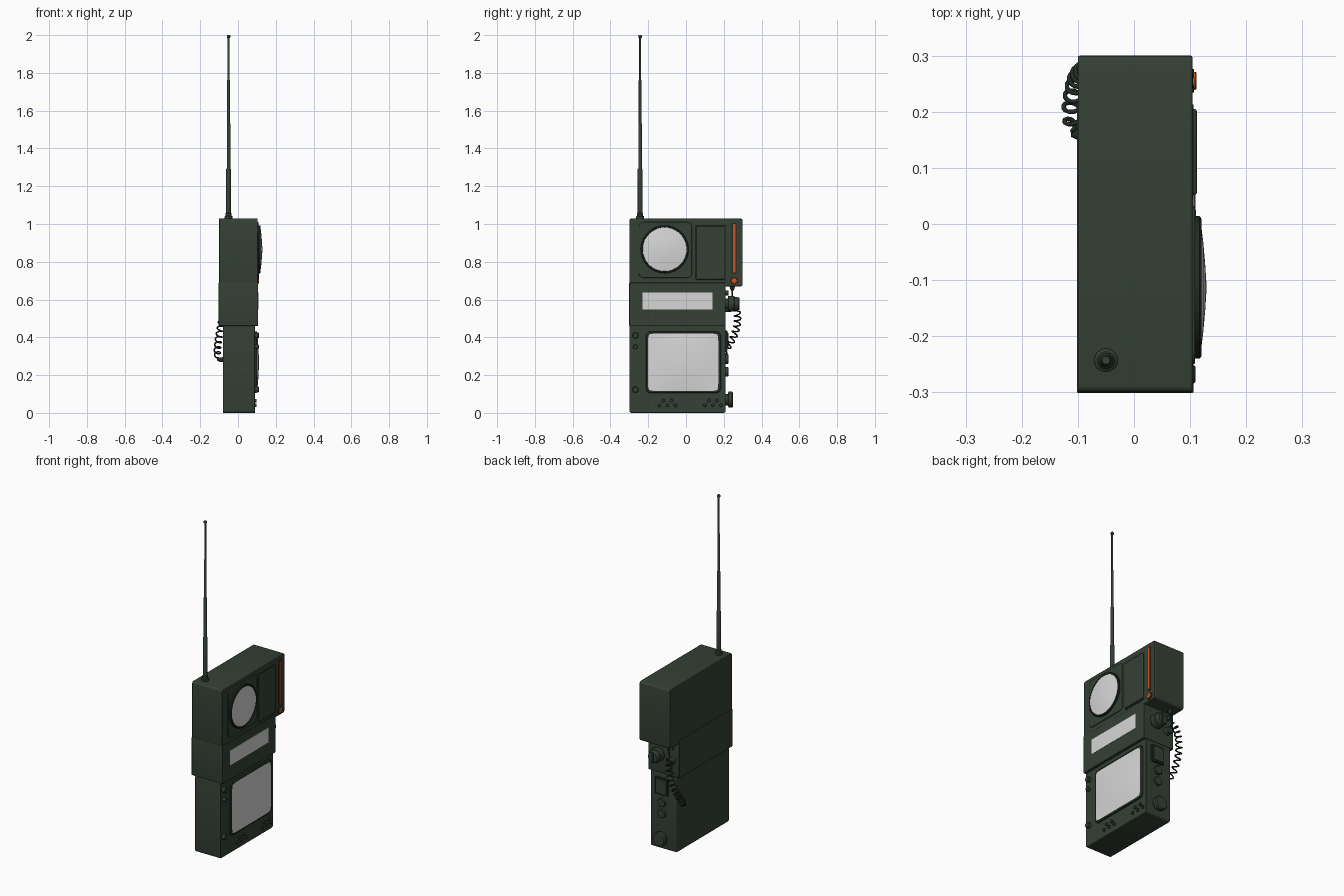
import bpy, bmesh, math
from mathutils import Vector, Matrix

if "Cube" in bpy.data.objects:
    bpy.data.objects.remove(bpy.data.objects["Cube"])


def material(name, rgb):
    m = bpy.data.materials.new(name)
    m.diffuse_color = (*rgb, 1)
    m.use_nodes = True
    m.node_tree.nodes["Principled BSDF"].inputs["Base Color"].default_value = m.diffuse_color
    return m


GREEN = material("olive green", (0.035, 0.052, 0.035))
DARK = material("dark green", (0.016, 0.025, 0.017))
GREY = material("pale grey", (0.68, 0.68, 0.68))
ORANGE = material("orange", (0.62, 0.085, 0.012))


def finish(name, bm, mat, angle=35):
    bmesh.ops.recalc_face_normals(bm, faces=bm.faces)
    me = bpy.data.meshes.new(name)
    bm.to_mesh(me)
    bm.free()
    ob = bpy.data.objects.new(name, me)
    bpy.context.collection.objects.link(ob)
    me.materials.append(mat)
    bpy.ops.object.select_all(action='DESELECT')
    ob.select_set(True)
    bpy.context.view_layer.objects.active = ob
    bpy.ops.object.shade_smooth_by_angle(angle=math.radians(angle))
    return ob


def box(name, x, y, z, mat, corner=0.0, edge=0.0, axis=0):
    """Box from (min, max) ranges; rounds the corners along one axis, then all edges."""
    bm = bmesh.new()
    bmesh.ops.create_cube(bm, size=1)
    for v in bm.verts:
        v.co = Vector([r[0] if c < 0 else r[1] for c, r in zip(v.co, (x, y, z))])
    if corner:
        along = [e for e in bm.edges
                 if abs((e.verts[0].co - e.verts[1].co).normalized()[axis]) > 0.9]
        bmesh.ops.bevel(bm, geom=along, offset=corner, segments=4, profile=0.5, affect='EDGES')
    ob = finish(name, bm, mat)
    if edge:
        b = ob.modifiers.new("soft_edges", 'BEVEL')
        b.width, b.segments, b.limit_method = edge, 2, 'ANGLE'
    return ob


def turned(name, origin, axis, profile, mat, sides=32):
    """Lathe a (radius, distance) profile around an axis."""
    bm = bmesh.new()
    rings = []
    for r, h in profile:
        if r == 0:
            rings.append([bm.verts.new((0, 0, h))])
        else:
            rings.append([bm.verts.new((r * math.cos(a), r * math.sin(a), h))
                          for a in (2 * math.pi * i / sides for i in range(sides))])
    for a, b in zip(rings, rings[1:]):
        for i in range(sides):
            j = (i + 1) % sides
            if len(a) == 1:
                bm.faces.new((a[0], b[i], b[j]))
            elif len(b) == 1:
                bm.faces.new((a[i], a[j], b[0]))
            else:
                bm.faces.new((a[i], a[j], b[j], b[i]))
    for ring in (rings[0], rings[-1]):
        if len(ring) > 1:
            bm.faces.new(ring)
    turn = Vector((0, 0, 1)).rotation_difference(Vector(axis)).to_matrix().to_4x4()
    bm.transform(Matrix.Translation(origin) @ turn)
    return finish(name, bm, mat)


def knob(name, origin, axis, r, h, mat=GREEN, sides=24):
    c = min(r, h) * 0.2
    return turned(name, origin, axis, [(r, -0.004), (r, h - c), (r - c, h)], mat, sides)


X, Y, Z = (1, 0, 0), (0, 1, 0), (0, 0, 1)

# Three stacked body sections
box("upper_case", (-0.1, 0.104), (-0.3, 0.3), (0.67, 1.03), GREEN, 0.012, 0.003)
box("middle_case", (-0.102, 0.106), (-0.301, 0.21), (0.46, 0.69), GREEN, 0.004, 0.002)
box("lower_case", (-0.08, 0.09), (-0.3, 0.21), (0.0, 0.465), GREEN, 0.012, 0.003)

# Speaker on its raised square, with a shallow pointed dome
box("speaker_plate", (0.1, 0.109), (-0.25, 0.032), (0.715, 1.01), GREEN, 0.025, 0.003)
turned("speaker_ring", (0, -0.113, 0.866), X,
       [(0.127, 0.1), (0.127, 0.117), (0.123, 0.12), (0.117, 0.12), (0.115, 0.114)], DARK, 48)
turned("speaker_dome", (0, -0.113, 0.866), X,
       [(0.116, 0.113), (0.116, 0.119), (0.08, 0.1235), (0.04, 0.127), (0, 0.1295)], GREY, 48)

# Raised cover beside the speaker
box("cover_rim", (0.1, 0.106), (0.047, 0.213), (0.7, 0.995), DARK, 0.006)
box("cover_panel", (0.1, 0.112), (0.052, 0.205), (0.707, 0.99), GREEN, 0.005, 0.004)

# Orange indicator strip and button
box("indicator_slot", (0.1, 0.1055), (0.242, 0.267), (0.735, 1.006), DARK, 0.003)
box("indicator_strip", (0.1, 0.108), (0.248, 0.261), (0.742, 1.0), ORANGE)
turned("button_collar", (0.104, 0.255, 0.7), X, [(0.021, -0.004), (0.021, 0.003)], DARK)
knob("orange_button", (0.104, 0.255, 0.7), X, 0.016, 0.007, ORANGE)

# Display window on the middle section
box("display_window", (0.1, 0.1075), (-0.23, 0.14), (0.547, 0.638), GREY)

# Bulging screen and its bezel
box("screen_bezel", (0.085, 0.1), (-0.212, 0.184), (0.105, 0.432), DARK, 0.025, 0.004)
bm = bmesh.new()
bmesh.ops.create_grid(bm, x_segments=16, y_segments=16, size=1)
for v in bm.verts:
    u, w = v.co.x, v.co.y
    pull = 1 - 0.03 * (abs(u) * abs(w)) ** 12
    bulge = (1 - u * u) * (1 - w * w)
    v.co = (0.1015 + 0.009 * bulge, -0.015 + 0.186 * u * pull, 0.268 + 0.152 * w * pull)
finish("screen", bm, GREY, 60)

# Small knobs beside the screen, button groups below it
for i, (z, r) in enumerate([(0.41, 0.016), (0.35, 0.012), (0.123, 0.016)]):
    knob(f"front_knob_{i + 1}", (0.09, -0.268, z), X, r, 0.02)
for g, y0 in enumerate((-0.14, 0.1)):
    for i in range(5):
        knob(f"push_button_{g + 1}_{i + 1}", (0.09, y0 + 0.021 * i, 0.065 if i % 2 else 0.04),
             X, 0.009, 0.009, GREEN, 12)

# Large ridged dial on the side of the middle section
turned("side_dial", (0.03, 0.21, 0.578), Y,
       [(0.028, -0.004), (0.028, 0.012), (0.042, 0.014), (0.042, 0.045),
        (0.035, 0.048), (0.035, 0.06), (0.03, 0.07)], GREEN, 24)
box("dial_grip", (0.024, 0.036), (0.27, 0.284), (0.546, 0.61), DARK, 0, 0.002)
knob("side_socket", (-0.055, 0.21, 0.555), Y, 0.022, 0.03)
knob("side_pin", (-0.055, 0.21, 0.635), Y, 0.014, 0.015)

# Controls on the side of the lower section
box("side_hatch_rim", (-0.03, 0.055), (0.205, 0.219), (0.33, 0.435), DARK, 0.006, 0.002, 1)
box("side_hatch", (-0.022, 0.047), (0.205, 0.224), (0.34, 0.425), GREEN, 0.005, 0.002, 1)
for i, z in enumerate((0.285, 0.218)):
    knob(f"side_knob_{i + 1}", (0.012, 0.21, z), Y, 0.026, 0.014)
turned("lower_dial", (0.012, 0.21, 0.07), Y,
       [(0.03, -0.004), (0.03, 0.012), (0.042, 0.015), (0.042, 0.034), (0.037, 0.04)], GREEN, 24)

# Coiled cord from the upper case round to the back
def bezier(t, p):
    s = 1 - t
    return p[0] * s**3 + p[1] * 3 * s * s * t + p[2] * 3 * s * t * t + p[3] * t**3


ctrl = [Vector(p) for p in ((-0.06, 0.245, 0.6), (-0.085, 0.305, 0.5),
                            (-0.112, 0.265, 0.38), (-0.11, 0.165, 0.285))]
points = [Vector((-0.05, 0.245, 0.675)), Vector((-0.052, 0.245, 0.64))]
turns, steps = 11, 14
for i in range(turns * steps + 1):
    t = i / (turns * steps)
    d = (bezier(min(t + 0.01, 1), ctrl) - bezier(max(t - 0.01, 0), ctrl)).normalized()
    n = d.cross(Vector(X)).normalized()
    b = d.cross(n)
    a = 2 * math.pi * turns * t
    r = 0.017 * min(1, t * 12, (1 - t) * 12)
    points.append(bezier(t, ctrl) + (n * math.cos(a) + b * math.sin(a)) * r)
cu = bpy.data.curves.new("coiled_cord", 'CURVE')
cu.dimensions, cu.bevel_depth, cu.bevel_resolution, cu.use_fill_caps = '3D', 0.0042, 1, True
sp = cu.splines.new('POLY')
sp.points.add(len(points) - 1)
for q, p in zip(sp.points, points):
    q.co = (*p, 1)
cu.materials.append(DARK)
bpy.context.collection.objects.link(bpy.data.objects.new("coiled_cord", cu))
turned("cord_collar", (-0.05, 0.245, 0.674), (0, 0, -1), [(0.015, 0), (0.012, 0.015), (0.005, 0.03)], DARK, 16)
turned("cord_plug", (-0.076, 0.16, 0.282), (-1, 0, 0), [(0.013, 0), (0.012, 0.02), (0.005, 0.036)], DARK, 16)

# Telescopic aerial
turned("aerial_base", (-0.05, -0.243, 1.03), Z,
       [(0.021, -0.004), (0.021, 0.01), (0.016, 0.014), (0.016, 0.026), (0.013, 0.03)], GREEN, 24)
turned("aerial", (-0.05, -0.243, 0), Z,
       [(0.0125, 1.05), (0.0125, 1.29), (0.0095, 1.295), (0.0095, 1.53), (0.0075, 1.535),
        (0.0075, 1.76), (0.0055, 1.765), (0.0055, 1.985), (0.009, 1.987), (0.009, 1.997),
        (0.007, 2.0)], GREEN, 16)
